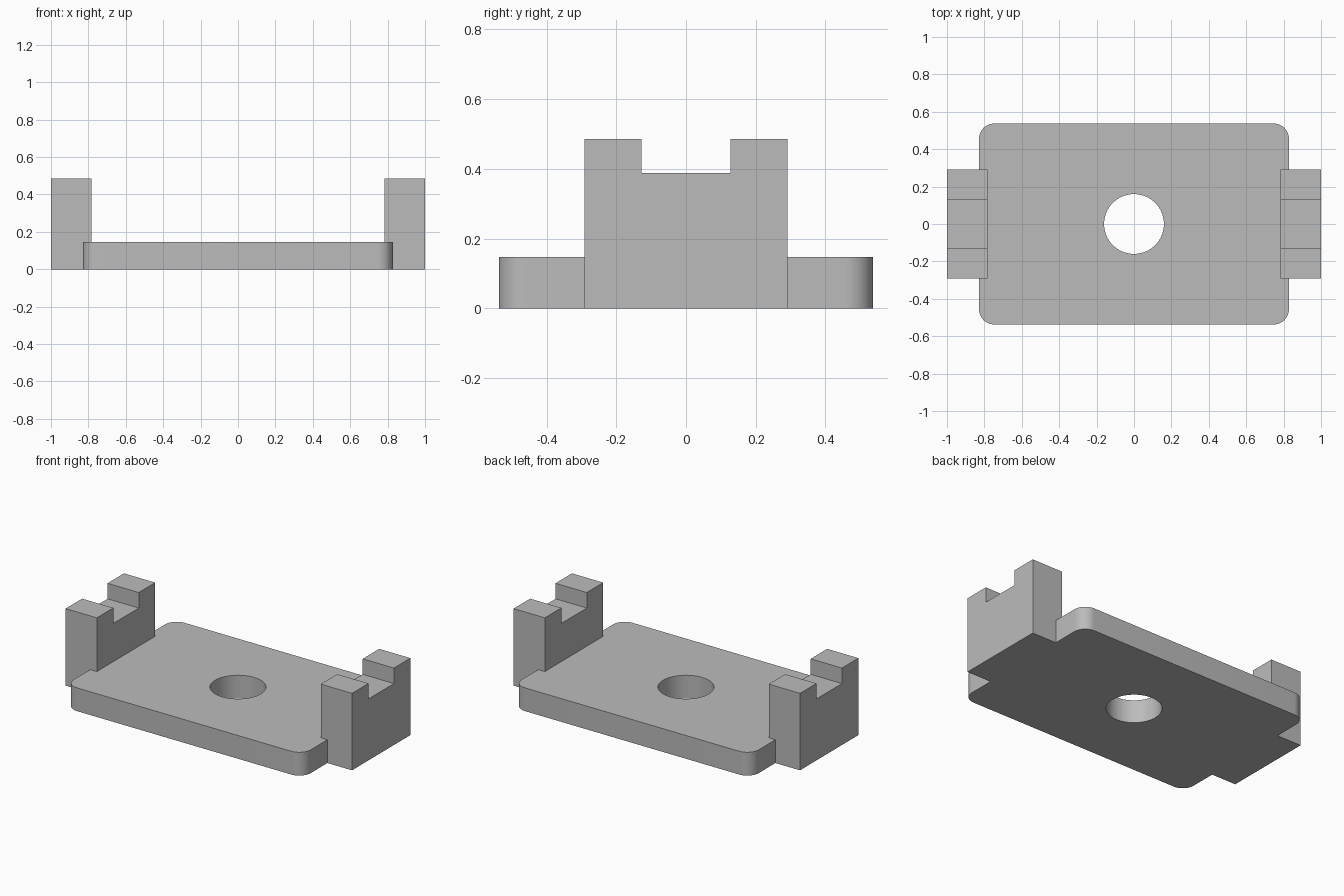
import bpy
import bmesh
from math import cos, sin, pi, radians
from mathutils import Vector

cube = bpy.data.objects.get("Cube")
if cube:
    bpy.data.objects.remove(cube, do_unlink=True)

# Plain grey
grey = bpy.data.materials.new("plain_grey")
grey.use_nodes = True
colour = (0.5, 0.5, 0.5, 1)
grey.diffuse_color = colour
grey.node_tree.nodes["Principled BSDF"].inputs["Base Color"].default_value = colour


def prism(name, points, depth):
    """Extrude a closed outline of points along the depth vector."""
    bm = bmesh.new()
    face = bm.faces.new([bm.verts.new(p) for p in points])
    top = bmesh.ops.extrude_face_region(bm, geom=[face], use_keep_orig=True)["geom"]
    moved = [v for v in top if isinstance(v, bmesh.types.BMVert)]
    bmesh.ops.translate(bm, verts=moved, vec=Vector(depth))
    bmesh.ops.recalc_face_normals(bm, faces=bm.faces)
    mesh = bpy.data.meshes.new(name)
    bm.to_mesh(mesh)
    bm.free()
    mesh.materials.append(grey)
    obj = bpy.data.objects.new(name, mesh)
    bpy.context.collection.objects.link(obj)
    return obj


def arc(cx, cy, r, start, end, steps, z):
    return [(cx + r * cos(a), cy + r * sin(a), z)
            for a in (start + (end - start) * i / steps for i in range(steps + 1))]


def combine(target, tool, operation):
    mod = target.modifiers.new(operation.lower(), "BOOLEAN")
    mod.object, mod.operation, mod.solver = tool, operation, "EXACT"
    bpy.ops.object.select_all(action="DESELECT")
    bpy.context.view_layer.objects.active = target
    target.select_set(True)
    bpy.ops.object.modifier_apply(modifier=mod.name)
    bpy.data.objects.remove(tool, do_unlink=True)


# Base plate with rounded corners
half_x, half_y, thick, radius = 0.828, 0.537, 0.147, 0.08
outline = []
for i, (sx, sy) in enumerate([(1, 1), (-1, 1), (-1, -1), (1, -1)]):
    outline += arc(sx * (half_x - radius), sy * (half_y - radius), radius,
                   i * pi / 2, (i + 1) * pi / 2, 12, 0)
base = prism("bracket_plate", outline, (0, 0, thick))

# Notched end posts
inner, outer, width, notch, height, floor = 0.782, 1.0, 0.291, 0.127, 0.486, 0.388
half = [(notch, floor), (notch, height), (width, height), (width, 0)]
section = half + [(-y, z) for y, z in reversed(half)]
for side in (-1, 1):
    post = prism("end_post", [(side * inner, y, z) for y, z in section],
                 (side * (outer - inner), 0, 0))
    combine(base, post, "UNION")

# Central through hole
hole = prism("hole_cutter", arc(0, 0, 0.16, 0, 2 * pi, 64, -0.1)[:-1], (0, 0, 0.4))
combine(base, hole, "DIFFERENCE")

bpy.ops.object.shade_smooth_by_angle(angle=radians(30))
